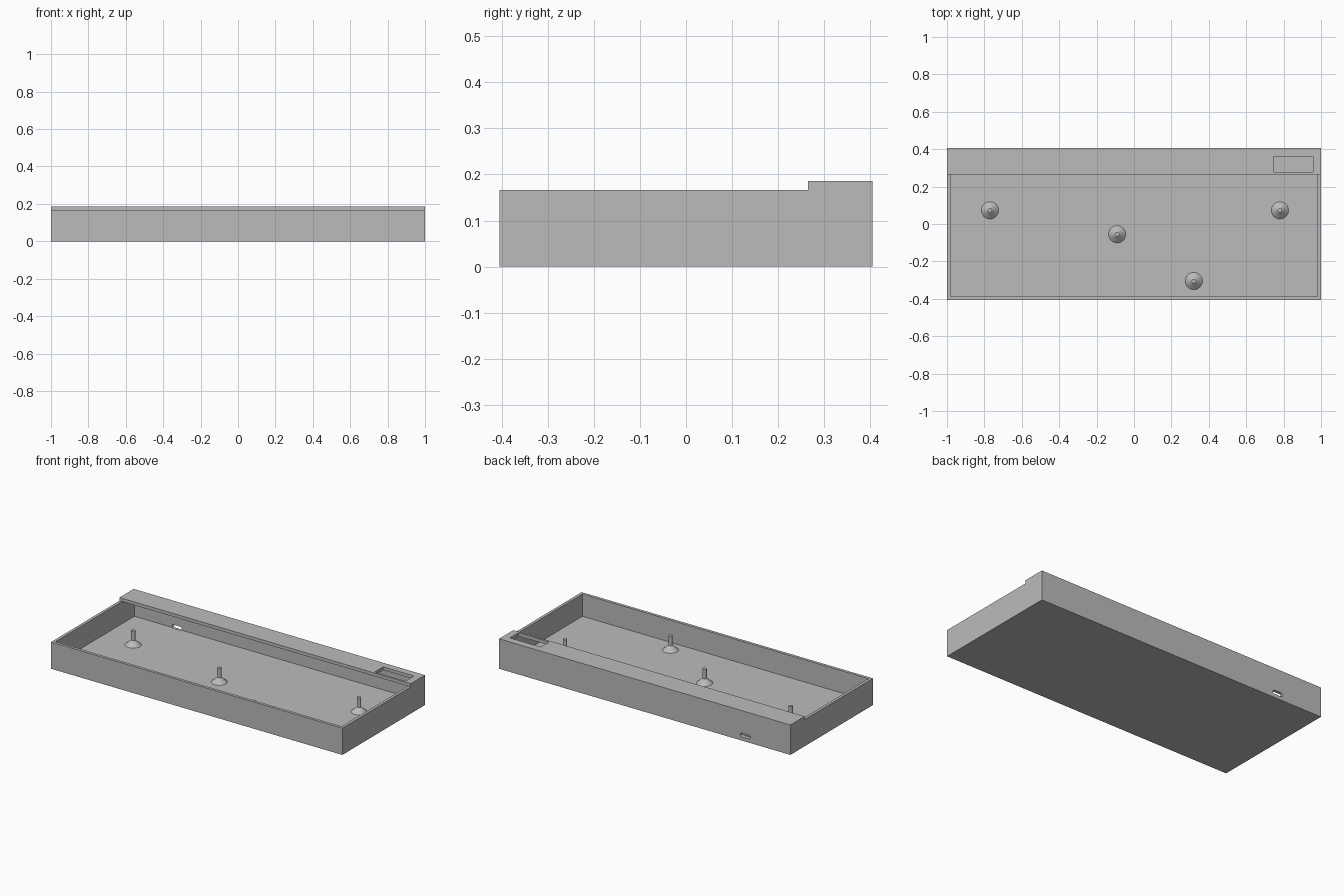
import bpy, bmesh
from mathutils import Matrix, Vector

cube = bpy.data.objects.get("Cube")
if cube:
    bpy.data.objects.remove(cube, do_unlink=True)

grey = bpy.data.materials.new("plain grey")
grey.use_nodes = True
grey.diffuse_color = (0.5, 0.5, 0.5, 1)
grey.node_tree.nodes["Principled BSDF"].inputs["Base Color"].default_value = (0.5, 0.5, 0.5, 1)

# main sizes
HALF_X, HALF_Y = 1.0, 0.405
WALL, FLOOR = 0.018, 0.028
RIM, TOP = 0.166, 0.186
SHELF_Y = 0.265


def add_object(name, bm):
    bmesh.ops.recalc_face_normals(bm, faces=bm.faces)
    mesh = bpy.data.meshes.new(name)
    bm.to_mesh(mesh)
    bm.free()
    mesh.materials.append(grey)
    obj = bpy.data.objects.new(name, mesh)
    bpy.context.collection.objects.link(obj)
    return obj


def box(name, low, high, round_y=0):
    low, high = Vector(low), Vector(high)
    bm = bmesh.new()
    bmesh.ops.create_cube(bm, size=1)
    for v in bm.verts:
        v.co = (low + high) / 2 + v.co * (high - low)
    if round_y:
        edges = [e for e in bm.edges if abs((e.verts[0].co - e.verts[1].co).normalized().y) > 0.9]
        bmesh.ops.bevel(bm, geom=edges, offset=round_y, segments=5, profile=0.5, affect='EDGES')
    return add_object(name, bm)


def activate(obj):
    bpy.ops.object.select_all(action='DESELECT')
    obj.select_set(True)
    bpy.context.view_layer.objects.active = obj


def cut(obj, cutter):
    cutter.hide_render = True
    mod = obj.modifiers.new("cut", 'BOOLEAN')
    mod.operation, mod.solver, mod.object = 'DIFFERENCE', 'EXACT', cutter
    activate(obj)
    bpy.ops.object.modifier_apply(modifier=mod.name)
    bpy.data.objects.remove(cutter, do_unlink=True)


# case: stepped side profile swept across the width
bm = bmesh.new()
profile = [(-HALF_Y, 0), (HALF_Y, 0), (HALF_Y, TOP), (SHELF_Y, TOP), (SHELF_Y, RIM), (-HALF_Y, RIM)]
side = bm.faces.new([bm.verts.new((-HALF_X, y, z)) for y, z in profile])
swept = bmesh.ops.extrude_face_region(bm, geom=[side])
bmesh.ops.translate(bm, vec=(2 * HALF_X, 0, 0),
                    verts=[g for g in swept["geom"] if isinstance(g, bmesh.types.BMVert)])
case = add_object("tray_case", bm)

# hollow under the rear shelf, open front, shelf window and rear port
in_x, in_y = HALF_X - WALL, HALF_Y - WALL
cut(case, box("hollow_cutter", (-in_x, -in_y, FLOOR), (in_x, in_y, RIM)))
cut(case, box("opening_cutter", (-in_x, -in_y, RIM - 0.05), (in_x, SHELF_Y, TOP + 0.1)))
cut(case, box("window_cutter", (0.745, 0.278, RIM - 0.05), (0.957, 0.36, TOP + 0.1)))
cut(case, box("port_cutter", (-0.725, in_y - 0.005, 0.023), (-0.657, HALF_Y + 0.1, 0.047), 0.011))

# support pegs: cone foot with a slim pin
for i, (x, y) in enumerate([(-0.77, 0.073), (-0.09, -0.055), (0.32, -0.305), (0.78, 0.073)]):
    bm = bmesh.new()
    for r1, r2, z1, z2 in [(0.046, 0.012, FLOOR, 0.058), (0.012, 0.012, 0.056, 0.117)]:
        bmesh.ops.create_cone(bm, cap_ends=True, segments=32, radius1=r1, radius2=r2, depth=z2 - z1,
                              matrix=Matrix.Translation((x, y, (z1 + z2) / 2)))
    activate(add_object(f"support_peg_{i + 1}", bm))
    bpy.ops.object.shade_smooth_by_angle()
